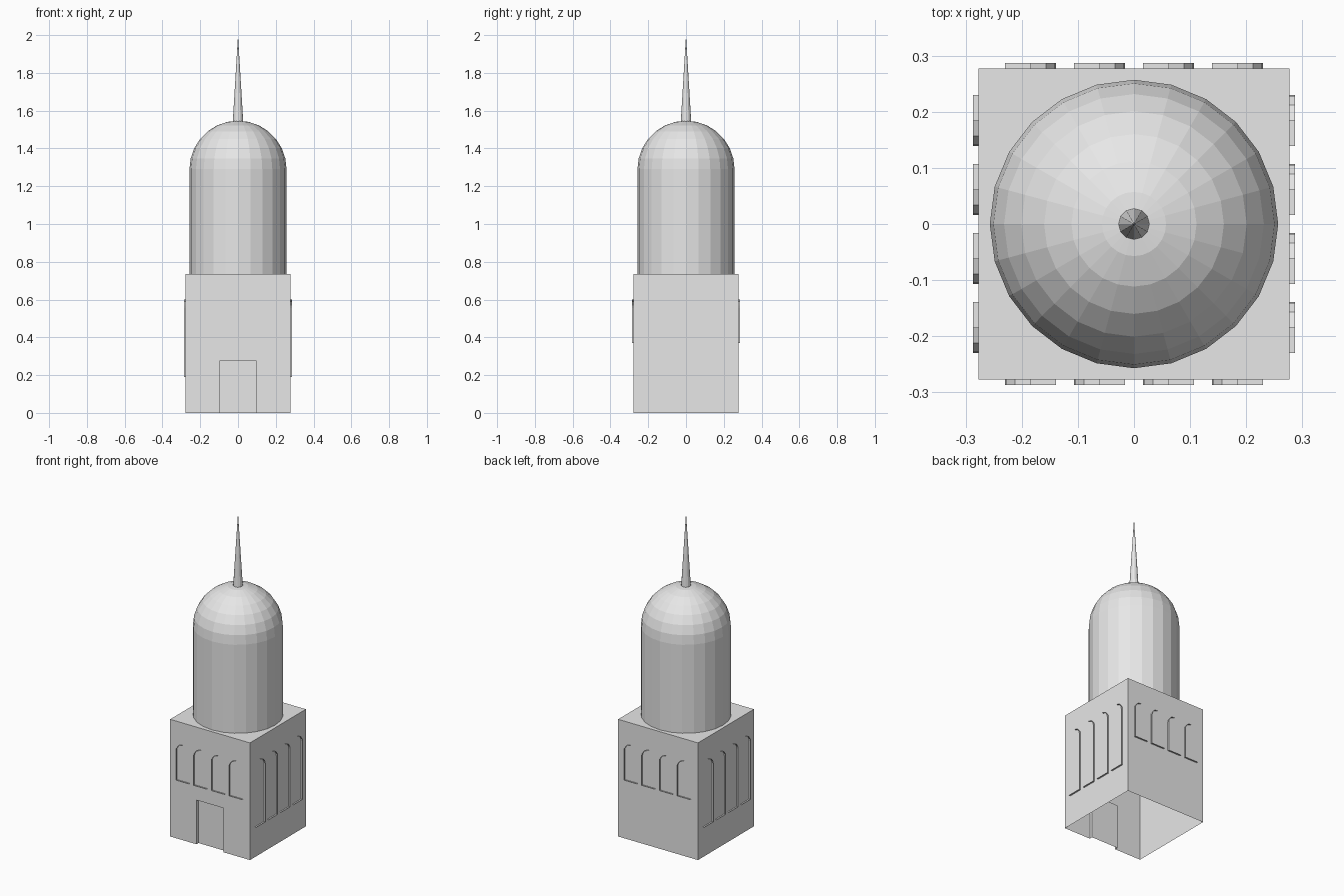
import bpy
import bmesh
import math
from mathutils import Matrix, Vector

default_cube = bpy.data.objects.get("Cube")
if default_cube:
    bpy.data.objects.remove(default_cube, do_unlink=True)

stone = bpy.data.materials.new("pale_grey_stone")
stone.use_nodes = True
GREY = (0.8, 0.8, 0.8, 1)
stone.diffuse_color = GREY
stone.node_tree.nodes["Principled BSDF"].inputs["Base Color"].default_value = GREY

HALF = 0.277          # half width of the square base
BASE_TOP = 0.735
RADIUS = 0.257        # tower drum and dome
DOME_Z = 1.29
DOOR_W, DOOR_H, DOOR_DEPTH = 0.094, 0.277, 0.02


def make_object(name, bm):
    mesh = bpy.data.meshes.new(name)
    bm.to_mesh(mesh)
    bm.free()
    mesh.materials.append(stone)
    obj = bpy.data.objects.new(name, mesh)
    bpy.context.collection.objects.link(obj)
    return obj


def lathe(name, profile, sides):
    """Spin a (radius, height) profile round the z axis with flat facets."""
    bm = bmesh.new()
    verts = [bm.verts.new((r, 0, z)) for r, z in profile]
    edges = [bm.edges.new(pair) for pair in zip(verts, verts[1:])]
    bmesh.ops.spin(bm, geom=verts + edges, axis=(0, 0, 1), cent=(0, 0, 0),
                   angle=math.tau, steps=sides, use_duplicate=False)
    bmesh.ops.remove_doubles(bm, verts=bm.verts, dist=0.0001)
    bmesh.ops.recalc_face_normals(bm, faces=bm.faces)
    return make_object(name, bm)


def ribbon(bm, points, offset):
    """Sweep an open line sideways into a strip of faces."""
    near = [bm.verts.new(p) for p in points]
    far = [bm.verts.new(Vector(p) + offset) for p in points]
    for i in range(len(points) - 1):
        bm.faces.new((near[i], near[i + 1], far[i + 1], far[i]))
    return far


# Square base: hollow shell, open below, with a doorway cut in the front wall
bm = bmesh.new()
bmesh.ops.create_cube(bm, size=1, matrix=Matrix.Translation((0, 0, BASE_TOP / 2))
                      @ Matrix.Diagonal((2 * HALF, 2 * HALF, BASE_TOP, 1)))
bm.normal_update()
bmesh.ops.delete(bm, geom=[f for f in bm.faces if f.normal.z < -0.5 or f.normal.y < -0.5],
                 context='FACES_ONLY')
door_outline = [(-DOOR_W, -HALF, 0), (-DOOR_W, -HALF, DOOR_H),
                (DOOR_W, -HALF, DOOR_H), (DOOR_W, -HALF, 0)]
wall = [(-HALF, -HALF, 0)] + door_outline + [
    (HALF, -HALF, 0), (HALF, -HALF, BASE_TOP), (-HALF, -HALF, BASE_TOP)]
bm.faces.new([bm.verts.new(p) for p in wall])
# Recessed door with its jambs and lintel
bm.faces.new(ribbon(bm, door_outline, Vector((0, DOOR_DEPTH, 0))))
bmesh.ops.remove_doubles(bm, verts=bm.verts, dist=0.0001)
bmesh.ops.recalc_face_normals(bm, faces=bm.faces)
make_object("square_base", bm)

# Thin raised window trims: sill, one jamb and half an arch, four to each wall
WIN_R, WIN_TOP, WIN_STEP = 0.0455, 0.6, 0.123


def window_row(name, turn, sill, side):
    bm = bmesh.new()
    for i in range(4):
        centre = (i - 1.5) * WIN_STEP
        line = [(-side * WIN_R, sill), (side * WIN_R, sill)]
        for degrees in (90, 72, 37, 0):
            a = math.radians(degrees)
            line.append((side * WIN_R * math.sin(a), WIN_TOP - WIN_R * (1 - math.cos(a))))
        ribbon(bm, [(centre + x, -HALF, z) for x, z in line], Vector((0, -0.01, 0)))
    bmesh.ops.rotate(bm, verts=bm.verts, cent=(0, 0, 0),
                     matrix=Matrix.Rotation(math.radians(turn), 3, 'Z'))
    make_object(name, bm)


window_row("front_windows", 0, 0.37, -1)
window_row("left_windows", 90, 0.19, 1)
window_row("back_windows", 180, 0.37, -1)
window_row("right_windows", 270, 0.19, 1)

# Round drum, dome and spire
lathe("tower_drum", [(RADIUS, BASE_TOP), (RADIUS, DOME_Z)], 24)
RINGS = 7
arc = [math.pi / 2 * i / RINGS for i in range(RINGS + 1)]
lathe("dome", [(RADIUS * math.cos(a), DOME_Z + RADIUS * math.sin(a)) for a in arc], 24)
lathe("spire", [(0.028, 1.535), (0, 2.0)], 12)
